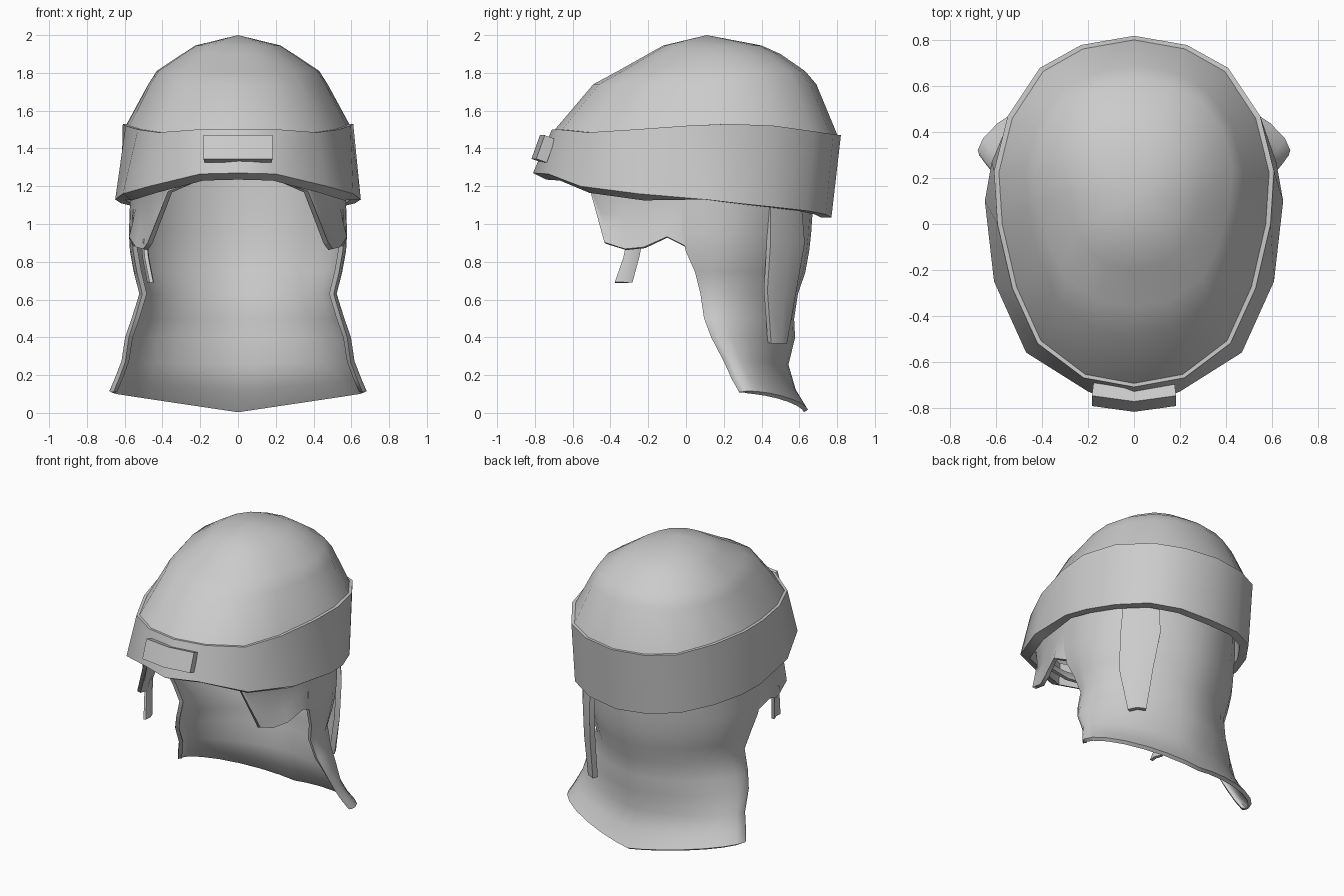
import bpy, bmesh, math
from mathutils import Vector

if "Cube" in bpy.data.objects:
    bpy.data.objects.remove(bpy.data.objects["Cube"])

grey = bpy.data.materials.new("plain_grey")
grey.use_nodes = True
GREY = (0.6, 0.6, 0.6, 1)
grey.diffuse_color = GREY
grey.node_tree.nodes["Principled BSDF"].inputs["Base Color"].default_value = GREY


def loft(name, rows, closed=False, thick=0, angle=40, mirror=False):
    """Skin a grid of points; optionally thicken and mirror it."""
    bm = bmesh.new()
    grid = [[bm.verts.new(p) for p in row] for row in rows]
    n = len(rows[0])
    for a, b in zip(grid, grid[1:]):
        for i in range(n if closed else n - 1):
            j = (i + 1) % n
            bm.faces.new((a[i], a[j], b[j], b[i]))
    bmesh.ops.remove_doubles(bm, verts=bm.verts, dist=0.0005)
    bmesh.ops.recalc_face_normals(bm, faces=bm.faces)
    mesh = bpy.data.meshes.new(name)
    bm.to_mesh(mesh)
    bm.free()
    ob = bpy.data.objects.new(name, mesh)
    bpy.context.collection.objects.link(ob)
    mesh.materials.append(grey)
    if mirror:
        ob.modifiers.new("mirror", 'MIRROR')
    if thick:
        mod = ob.modifiers.new("thickness", 'SOLIDIFY')
        mod.thickness = thick
        mod.offset = 0
    bpy.ops.object.select_all(action='DESELECT')
    ob.select_set(True)
    bpy.context.view_layer.objects.active = ob
    bpy.ops.object.convert(target='MESH')
    bpy.ops.object.shade_smooth_by_angle(angle=math.radians(angle))


def full(half):
    """Half outline from back to front, completed on the -x side."""
    return half + [(-x, y, z) for x, y, z in half[-2:0:-1]]


# Brow band outlines
top = full([(0, .82, 1.47), (.23, .78, 1.475), (.41, .68, 1.49), (.55, .47, 1.52),
            (.61, .23, 1.53), (.595, 0, 1.52), (.53, -.28, 1.5), (.42, -.52, 1.485),
            (.22, -.67, 1.5), (0, -.71, 1.5)])
bottom = full([(0, .77, 1.035), (.23, .74, 1.05), (.41, .64, 1.07), (.54, .46, 1.09),
               (.62, .27, 1.11), (.65, .10, 1.13), (.61, -.25, 1.16), (.47, -.56, 1.2),
               (.2, -.73, 1.265), (0, -.81, 1.27)])
rim = [(x * .965, y * .978, z) for x, y, z in top]
lip = [(x * .92, .05 + (y - .05) * .92, z - .035 * (y < 0)) for x, y, z in bottom]
inner = [(x * .98, y * .98, z + .15) for x, y, z in lip]
loft("brow_band", [rim, top, bottom, lip, inner], closed=True)

# Domed shell: height, half width, front and back of each level
dome = [rim]
for z, w, f, b in [(1.74, .475, -.49, .69), (1.81, .43, -.36, .63), (1.9, .295, -.2, .5),
                   (1.945, .225, -.12, .4), (2, 0, .11, .11)]:
    dome.append([(x / .589 * w, f + (y + .694) / 1.496 * (b - f), z) for x, y, _ in rim])
loft("dome", dome, closed=True, angle=60)

# Front plate, bent slightly at the middle and leaning with the band
loft("front_plate", [[(-.18, y + .025, z), (0, y, z), (.18, y + .025, z)]
                     for y, z in [(-.745, 1.46), (-.79, 1.335)]], thick=.06, angle=30)

# Neck cloth: height, half width, front edge, back, corner roundness
rows = []
for z, w, f, b, e in [(1.35, .56, -.02, .66, 1.05), (1.1, .56, -.02, .66, 1.05),
                      (.95, .565, -.02, .65, 1.1), (.86, .56, 0, .64, 1.1),
                      (.75, .54, .05, .62, 1.12), (.63, .51, .08, .58, 1.12),
                      (.5, .55, .1, .56, 1.15), (.4, .585, .14, .565, 1.2),
                      (.27, .605, .21, .53, 1.25), (.18, .64, .25, .57, 1.25),
                      (.11, .67, .29, .635, 1.25)]:
    c = max(.15, f + .03)
    droop = .1 * max(0, .3 - z) / .19
    half = []
    for i in range(8):
        a = math.radians(90 * i / 7)
        across = math.sin(a) ** e
        half.append((w * across, c + (b - c) * max(0, math.cos(a)) ** e,
                     z - droop * (1 - across)))
    half.append((w * .99, (c + f) / 2, z))
    half.append((w * .97, f, z))
    rows.append([(-x, y, z) for x, y, z in half[:0:-1]] + half)
loft("neck_cloth", rows, thick=.025, angle=60)

# Cheek flaps and forehead lining: columns run forward, each with its own lower edge
cols = [(.543, .545, -.02, 0, .88), (.54, .565, -.1, -.1, .93), (.51, .53, -.24, -.22, .875),
        (.46, .49, -.37, -.32, .865), (.39, .465, -.5, -.43, .9), (.36, .36, -.55, -.5, 1.17),
        (.2, .2, -.66, -.62, 1.235), (0, 0, -.69, -.66, 1.24)]
flap = []
for xt, xb, yt, yb, zb in cols:
    col = []
    for i in range(6):
        t = i / 5
        tuck = .025 * math.sin(math.pi * t) * (-.45 < yb < -.05)
        col.append((xt + (xb - xt) * t - tuck, yt + (yb - yt) * min(1, t * 1.3),
                    1.3 + (zb - 1.3) * t))
    flap.append(col)
loft("cheek_flaps", flap, thick=.025, angle=60, mirror=True)


def strap(name, spine, across, thick, bow):
    """Tapered hanging strap; spine holds x, y, z and half width."""
    side = Vector(across).normalized()
    out = Vector((side.y, -side.x, 0))
    pts = [[Vector(p[:3]) + side * p[3] * k - out * bow * abs(k) for k in (-1, 0, 1)]
           for p in spine]
    loft(name, pts, thick=thick, angle=30)


strap("rear_strap", [(.385, .53, 1.15, .11), (.4, .54, .9, .125), (.41, .51, .65, .105),
                     (.39, .495, .37, .055)], (-.7, .7, 0), .035, .02)
strap("chin_strap", [(-.49, -.27, .92, .04), (-.48, -.29, .82, .04), (-.455, -.33, .69, .045)],
      (-.15, 1, 0), .02, .01)
